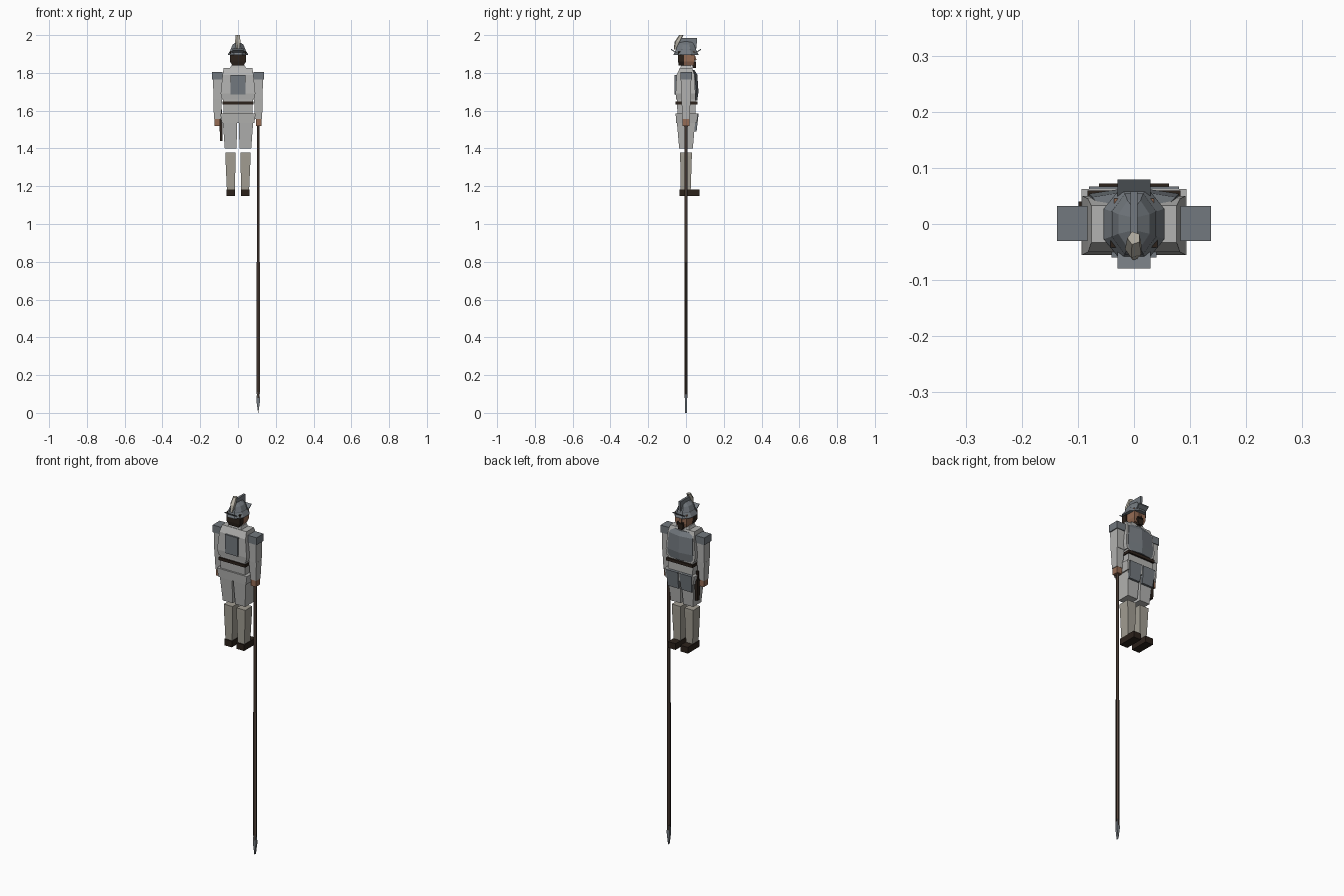
import bpy, math
from mathutils import Vector

def mat(name, c):
    m = bpy.data.materials.new(name)
    m.diffuse_color = (*c, 1)
    return m

STEEL = mat("steel", (.17, .19, .21)); CLOTH = mat("cloth", (.45, .45, .44))
STOCK = mat("stocking", (.36, .34, .29)); SKIN = mat("skin", (.30, .15, .09))
DARK = mat("leather", (.025, .016, .011)); WOOD = mat("wood", (.09, .06, .045))
CREAM = mat("plume", (.50, .47, .40))

def add(name, verts, faces, m):
    me = bpy.data.meshes.new(name)
    me.from_pydata(verts, [], faces)
    me.materials.append(m)
    o = bpy.data.objects.new(name, me)
    bpy.context.collection.objects.link(o)
    return o

def loft(name, rings, m):
    """Skin a stack of equal-length rings and cap both ends."""
    n = len(rings[0])
    f = [tuple(reversed(range(n))), tuple(range(n * (len(rings) - 1), n * len(rings)))]
    for k in range(len(rings) - 1):
        for i in range(n):
            j = (i + 1) % n
            f.append((k*n + i, k*n + j, k*n + n + j, k*n + n + i))
    return add(name, [v for r in rings for v in r], f, m)

def block(name, m, *levels):
    """Tapered box; each level is (z, x0, x1, y0, y1), bottom to top."""
    return loft(name, [[(a, c, z), (b, c, z), (b, d, z), (a, d, z)]
                       for z, a, b, c, d in levels], m)

def pair(name, m, *levels):
    block(name + "_right", m, *levels)
    block(name + "_left", m, *[(z, -b, -a, c, d) for z, a, b, c, d in levels])

def ring(n, rx, ry, z, x=0, y=0):
    return [(x + rx*math.cos(2*math.pi*(i + .5)/n), y + ry*math.sin(2*math.pi*(i + .5)/n), z)
            for i in range(n)]

# legs
pair("shoe", DARK, (1.148, .015, .062, -.034, .072), (1.183, .015, .062, -.034, .072))
pair("stocking", STOCK, (1.183, .017, .059, -.028, .025), (1.36, .012, .067, -.031, .031),
     (1.378, .012, .067, -.031, .031))
pair("breeches", CLOTH, (1.40, .008, .07, -.036, .036), (1.535, .004, .08, -.048, .048))

# doublet
block("coat_skirt", CLOTH, (1.535, -.086, .086, -.052, .058), (1.585, -.094, .094, -.055, .062))
block("waist", CLOTH, (1.58, -.076, .076, -.045, .05), (1.69, -.08, .08, -.05, .05))
block("belt", DARK, (1.632, -.083, .083, -.055, .06), (1.648, -.083, .083, -.055, .06))
block("torso", CLOTH, (1.66, -.085, .085, -.052, .05), (1.69, -.092, .092, -.055, .05),
      (1.79, -.082, .082, -.05, .045), (1.825, -.076, .076, -.033, .033))
block("collar", CLOTH, (1.825, -.042, .042, -.03, .03), (1.84, -.036, .036, -.026, .026))

# armour: ridged breastplate, back plate, tassets
loft("breastplate", [[(-w, .035, z), (w, .035, z), (w, y - .012, z), (0, y, z), (-w, y - .012, z)]
     for z, w, y in ((1.655, .078, .06), (1.70, .08, .066), (1.79, .074, .06), (1.815, .062, .045))], STEEL)
block("back_plate", STEEL, (1.685, -.04, .04, -.06, -.04), (1.79, -.04, .04, -.06, -.04))
pair("tasset", STEEL, (1.49, .008, .075, .04, .056), (1.585, .005, .08, .05, .067))

# arms
pair("pauldron", STEEL, (1.765, .083, .137, -.03, .032), (1.806, .083, .137, -.03, .032))
pair("upper_arm", CLOTH, (1.66, .087, .13, -.026, .026), (1.77, .085, .132, -.028, .028))
pair("forearm", CLOTH, (1.555, .09, .127, -.019, .019), (1.66, .085, .131, -.024, .024))
pair("hand", SKIN, (1.52, .094, .124, -.018, .018), (1.557, .094, .124, -.018, .018))

# dagger at the hip
block("dagger_sheath", DARK, (1.44, -.095, -.081, .015, .035), (1.56, -.099, -.081, .01, .04))
block("dagger_grip", DARK, (1.56, -.096, -.084, .018, .032), (1.605, -.096, -.084, .018, .032))

# head with hair and beard
block("neck", SKIN, (1.82, -.022, .022, -.02, .02), (1.85, -.022, .022, -.02, .02))
block("face", SKIN, (1.838, -.028, .028, -.025, .04), (1.86, -.036, .036, -.03, .045),
      (1.912, -.036, .036, -.03, .045))
block("nose", SKIN, (1.868, -.007, .007, .04, .056), (1.892, -.004, .004, .04, .048))
block("hair", DARK, (1.838, -.03, .03, -.038, -.012), (1.86, -.042, .042, -.042, -.01),
      (1.912, -.042, .042, -.042, -.01))
block("beard", DARK, (1.825, -.012, .012, .035, .052), (1.858, -.02, .02, .035, .052))
block("moustache", DARK, (1.86, -.018, .018, .043, .053), (1.866, -.018, .018, .043, .053))

# crested helmet with upturned brim ends
c = 1 / math.cos(math.pi / 8)
loft("helmet_bowl", [ring(8, rx*c, ry*c, z) for rx, ry, z in
     ((.042, .056, 1.905), (.039, .054, 1.925), (.028, .042, 1.95), (.006, .03, 1.965))], STEEL)
loft("helmet_brim", [ring(8, rx*c, ry*c, z) for rx, ry, z in
     ((.054, .066, 1.895), (.053, .065, 1.90), (.040, .054, 1.92))], STEEL)
for s, name in ((1, "front"), (-1, "rear")):
    loft("brim_tip_" + name, [[(-.029, s*y, z), (.029, s*y, z), (.029, s*y, z + .006), (-.029, s*y, z + .006)]
         for y, z in ((.045, 1.898), (.079, 1.922))], STEEL)
add("helmet_crest", [(x, y, z) for x in (-.006, .006) for y, z in
    ((-.05, 1.93), (.056, 1.93), (.058, 1.985), (-.025, 1.985))],
    [(3, 2, 1, 0), (4, 5, 6, 7), (0, 1, 5, 4), (1, 2, 6, 5), (2, 3, 7, 6), (3, 0, 4, 7)], STEEL)
loft("plume", [ring(5, r, r, z, 0, y) for r, z, y in
     ((.007, 1.925, -.058), (.016, 1.965, -.045), (.012, 2.0, -.025))], CREAM)

# pike held point down
PX = .107
loft("pike_shaft", [ring(6, .0085, .0085, z, PX) for z in (.08, 1.56)], WOOD)
loft("pike_head", [ring(4, rx, .009, z, PX) for rx, z in
     ((.001, 0), (.013, .06), (.013, .075), (.009, .11))], STEEL)
for s in (-1, 1):
    x = PX + s * .008
    block("pike_langet", DARK, (.1, x - .002, x + .002, -.004, .004), (.8, x - .002, x + .002, -.004, .004))
